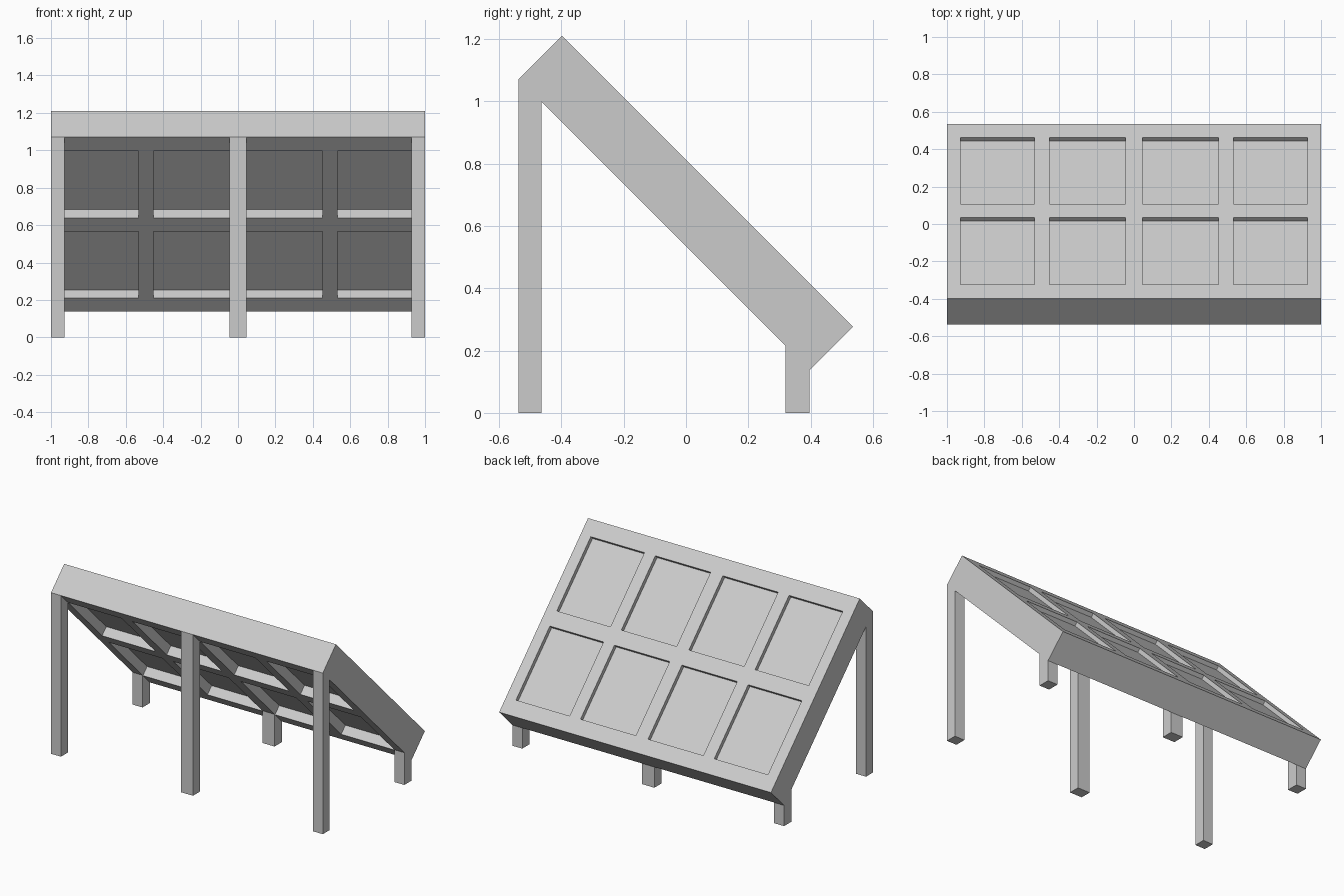
import bpy, bmesh

if "Cube" in bpy.data.objects:
    bpy.data.objects.remove(bpy.data.objects["Cube"])

# Slab runs at 45 degrees; (y, depth) is measured from its top face
TOP = 0.8115      # top face is the line y + z = TOP
DEEP = 0.1385     # y and z shift from top face to bottom face


def slope(y, d):
    """Point (y, z) under top-face position y, shifted d into the slab."""
    return (y - d, TOP - y - d)


def make_prisms(name, prisms):
    """Extrude (y, z) profiles along x; prisms = [(profile, x0, x1), ...]."""
    bm = bmesh.new()
    for profile, x0, x1 in prisms:
        a = [bm.verts.new((x0, y, z)) for y, z in profile]
        b = [bm.verts.new((x1, y, z)) for y, z in profile]
        n = len(a)
        bm.faces.new(a)
        bm.faces.new(b[::-1])
        for i in range(n):
            j = (i + 1) % n
            bm.faces.new((a[i], b[i], b[j], a[j]))
    bmesh.ops.recalc_face_normals(bm, faces=bm.faces)
    mesh = bpy.data.meshes.new(name)
    bm.to_mesh(mesh)
    bm.free()
    ob = bpy.data.objects.new(name, mesh)
    bpy.context.collection.objects.link(ob)
    return ob


def slab_profile(y0, y1, d0, d1):
    return [slope(y0, d0), slope(y1, d0), slope(y1, d1), slope(y0, d1)]


# Sloping panel frame
frame = make_prisms("sloping_frame",
                    [(slab_profile(-0.3985, 0.5355, 0, DEEP), -1, 1)])

# Shallow pockets on top and deeper pockets below, leaving thin panels between
columns = [(-0.927, -0.532), (-0.452, -0.045), (0.045, 0.452), (0.532, 0.927)]
rows = [(-0.323, 0.034), (0.107, 0.463)]
pockets = []
for x0, x1 in columns:
    for y0, y1 in rows:
        pockets.append((slab_profile(y0, y1, -0.05, 0.019), x0, x1))
        pockets.append((slab_profile(y0, y1, DEEP - 0.044, DEEP + 0.05), x0, x1))
cutter = make_prisms("pocket_cutter", pockets)
cutter.hide_render = True
cutter.hide_set(True)
mod = frame.modifiers.new("pockets", 'BOOLEAN')
mod.operation = 'DIFFERENCE'
mod.solver = 'EXACT'
mod.object = cutter

# Tall front legs and short back legs, mitred to the underside
UNDER = TOP - 2 * DEEP
for side, x0, x1 in (("left", -1, -0.927), ("middle", -0.045, 0.045), ("right", 0.927, 1)):
    for place, y0, y1 in (("front", -0.537, -0.464), ("back", 0.32, 0.397)):
        profile = [(y0, 0), (y1, 0), (y1, UNDER - y1), (y0, UNDER - y0)]
        make_prisms(f"{place}_leg_{side}", [(profile, x0, x1)])
